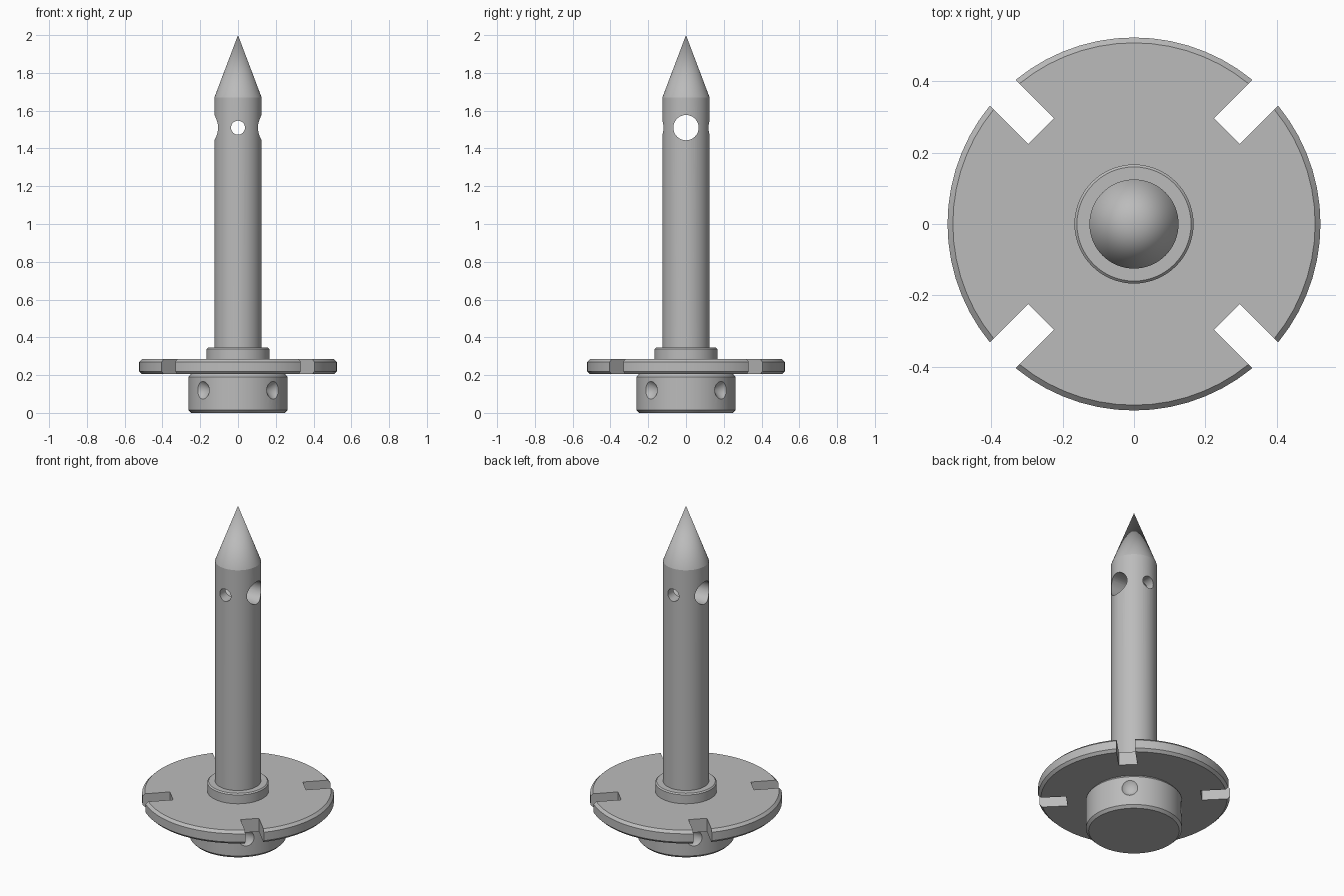
import bpy, bmesh, math
from mathutils import Matrix, Vector

if "Cube" in bpy.data.objects:
    bpy.data.objects.remove(bpy.data.objects["Cube"])

SEGMENTS = 64
GREY = (0.5, 0.5, 0.5, 1)
steel = bpy.data.materials.new("grey_steel")
steel.use_nodes = True
steel.diffuse_color = GREY
steel.node_tree.nodes["Principled BSDF"].inputs["Base Color"].default_value = GREY


def add_object(name, bm):
    bmesh.ops.recalc_face_normals(bm, faces=bm.faces[:])
    mesh = bpy.data.meshes.new(name)
    bm.to_mesh(mesh)
    bm.free()
    mesh.materials.append(steel)
    obj = bpy.data.objects.new(name, mesh)
    bpy.context.collection.objects.link(obj)
    return obj


def lathe(name, profile):
    """Spin a closed (radius, height) profile, starting and ending on the axis."""
    bm = bmesh.new()
    verts = [bm.verts.new((r, 0, z)) for r, z in profile]
    edges = [bm.edges.new(pair) for pair in zip(verts, verts[1:])]
    bmesh.ops.spin(bm, geom=verts + edges, cent=(0, 0, 0), axis=(0, 0, 1),
                   angle=math.tau, steps=SEGMENTS, use_duplicate=False)
    bmesh.ops.remove_doubles(bm, verts=bm.verts[:], dist=0.0001)
    bmesh.ops.dissolve_limit(bm, angle_limit=0.001, verts=bm.verts[:], edges=bm.edges[:])
    return add_object(name, bm)


def rod(bm, centre, direction, r1, r2, length):
    turn = Vector(direction).to_track_quat('Z', 'Y').to_matrix().to_4x4()
    bmesh.ops.create_cone(bm, cap_ends=True, segments=32, radius1=r1, radius2=r2,
                          depth=length, matrix=Matrix.Translation(centre) @ turn)


def cut(target, bm):
    cutter = add_object("cutter", bm)
    cutter.hide_render = True
    mod = target.modifiers.new("cut", 'BOOLEAN')
    mod.operation, mod.solver, mod.object = 'DIFFERENCE', 'EXACT', cutter
    bpy.context.view_layer.objects.active = target
    bpy.ops.object.modifier_apply(modifier=mod.name)
    bpy.data.objects.remove(cutter)


diagonals = [math.radians(45 + 90 * i) for i in range(4)]

# Base hub with four conical dimples
hub = lathe("base_hub", [(0, 0), (0.247, 0), (0.262, 0.015), (0.262, 0.19),
                         (0.25, 0.205), (0, 0.205)])
dimples = bmesh.new()
for a in diagonals:
    out = Vector((math.cos(a), math.sin(a), 0))
    rod(dimples, out * 0.26 + Vector((0, 0, 0.12)), out, 0, 0.09, 0.09)
cut(hub, dimples)

# Flange disc with four diagonal slots
flange = lathe("flange_disc", [(0, 0.205), (0.508, 0.205), (0.523, 0.22),
                               (0.523, 0.27), (0.508, 0.285), (0, 0.285)])
slots = bmesh.new()
for a in diagonals:
    bmesh.ops.create_cube(slots, size=1, matrix=Matrix.Rotation(a, 4, 'Z')
                          @ Matrix.Translation((0.518, 0, 0.245))
                          @ Matrix.Diagonal((0.3, 0.102, 0.3, 1)))
cut(flange, slots)

# Collar around the foot of the shaft
collar = lathe("shaft_collar", [(0, 0.285), (0.167, 0.285), (0.167, 0.338),
                                (0.16, 0.345), (0, 0.345)])

# Pointed shaft with a large and a small cross hole
shaft = lathe("pointed_shaft", [(0, 0.345), (0.125, 0.345), (0.125, 1.67), (0, 2)])
holes = bmesh.new()
rod(holes, (0, 0, 1.51), (1, 0, 0), 0.067, 0.067, 0.5)
cut(shaft, holes)
holes = bmesh.new()
rod(holes, (0, 0, 1.51), (0, 1, 0), 0.037, 0.037, 0.5)
cut(shaft, holes)

# Smooth round walls, crisp edges
bpy.ops.object.select_all(action='DESELECT')
for part in (hub, flange, collar, shaft):
    part.select_set(True)
bpy.context.view_layer.objects.active = shaft
bpy.ops.object.shade_smooth_by_angle(angle=math.radians(15))
